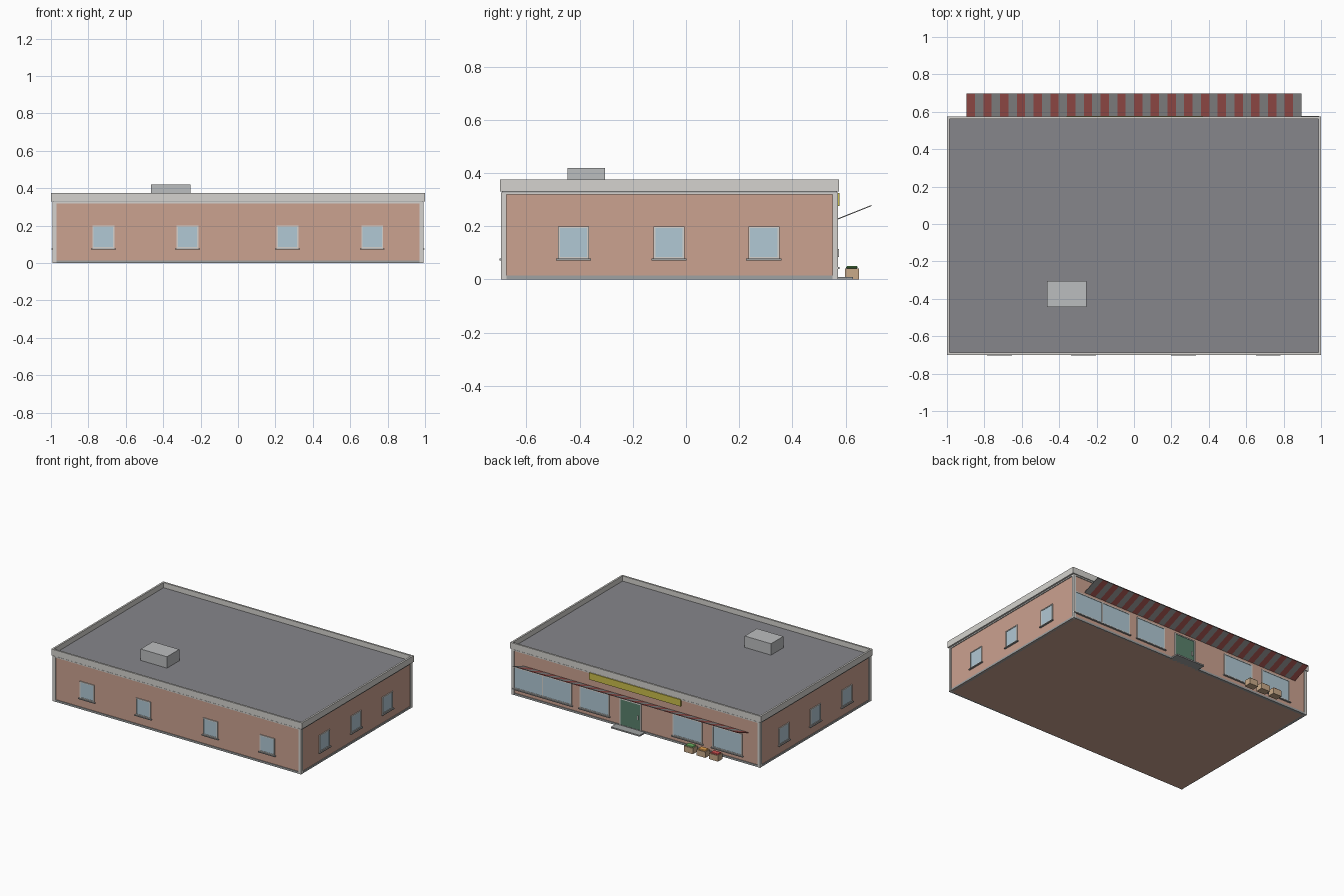
import bpy, bmesh, math
from mathutils import Matrix, Vector

if "Cube" in bpy.data.objects:
    bpy.data.objects.remove(bpy.data.objects["Cube"])

def mat(name, r, g, b):
    m = bpy.data.materials.new(name)
    m.diffuse_color = (r, g, b, 1)
    m.use_nodes = True
    m.node_tree.nodes["Principled BSDF"].inputs["Base Color"].default_value = m.diffuse_color
    return m

BRICK = mat("brick", .60, .36, .28)
TRIM = mat("trim", .66, .65, .62)
STONE = mat("stone", .35, .36, .36)
ROOF = mat("roof_felt", .24, .24, .26)
GLASS = mat("glass", .44, .58, .66)
GREEN = mat("door_green", .10, .22, .15)
YELLOW = mat("sign_yellow", .60, .52, .07)
RED = mat("awning_red", .42, .10, .09)
GREY = mat("awning_grey", .32, .32, .32)
WOOD = mat("crate_wood", .58, .40, .25)
FRUIT = [mat("produce_green", .15, .42, .12), mat("produce_orange", .75, .35, .08),
         mat("produce_red", .60, .08, .08)]

X, Y0, Y1 = .985, -.69, .565      # brick wall faces
T = .006                          # trim projection

def boxes(name, spans, m=None, matrix=None):
    """One object from boxes given as (x0, x1, y0, y1, z0, z1)."""
    bm = bmesh.new()
    for x0, x1, y0, y1, z0, z1 in spans:
        M = Matrix.Translation(((x0 + x1) / 2, (y0 + y1) / 2, (z0 + z1) / 2))
        S = Matrix.Diagonal((x1 - x0, y1 - y0, z1 - z0, 1))
        bmesh.ops.create_cube(bm, size=1, matrix=M @ S)
    if matrix:
        bm.transform(matrix)
    me = bpy.data.meshes.new(name)
    bm.to_mesh(me)
    bm.free()
    ob = bpy.data.objects.new(name, me)
    bpy.context.collection.objects.link(ob)
    if m:
        me.materials.append(m)
    return ob

def ring(x, y0, y1, t, z0, z1):
    """Rectangular band of thickness t around the building."""
    return [(-x, x, y0, y0 + t, z0, z1), (-x, x, y1 - t, y1, z0, z1),
            (-x, -x + t, y0 + t, y1 - t, z0, z1), (x - t, x, y0 + t, y1 - t, z0, z1)]

def window(name, place, w, z0, z1, sill=True):
    """Local space: x along the wall, -y outwards, wall face at y = 0."""
    h, f = w / 2, .007
    boxes(name + "_glass", [(-h + f, h - f, -.003, .004, z0 + f, z1 - f)], GLASS, place)
    boxes(name + "_frame", [(-h, -h + f, -.006, .004, z0, z1), (h - f, h, -.006, .004, z0, z1),
                            (-h + f, h - f, -.006, .004, z0, z0 + f),
                            (-h + f, h - f, -.006, .004, z1 - f, z1)], TRIM, place)
    if sill:
        boxes(name + "_sill", [(-h - .008, h + .008, -.012, .004, z0 - .006, z0)], STONE, place)

def wall(x, y, deg):
    return Matrix.Translation((x, y, 0)) @ Matrix.Rotation(math.radians(deg), 4, 'Z')

# Walls, plinth, corner posts and band under the parapet
boxes("walls", [(-X, X, Y0, Y1, 0, .334)], BRICK)
boxes("plinth", ring(X + T - .001, Y0 - T + .001, Y1 + T - .001, .02, 0, .014), STONE)
posts = []
for sx in (-1, 1):
    for y, sy in ((Y0, -1), (Y1, 1)):
        xs = sorted((sx * (X + T), sx * (X - .014)))
        ys = sorted((y + sy * T, y - sy * .014))
        posts.append((*xs, *ys, 0, .32))
boxes("corner_posts", posts, TRIM)
boxes("top_band", ring(X + T, Y0 - T, Y1 + T, .02, .319, .327), TRIM)
boxes("shadow_band", ring(X + .003, Y0 - .003, Y1 + .003, .02, .327, .333), STONE)

# Flat roof, parapet and rooftop unit
boxes("roof", [(-.99, .99, Y0, Y1, .332, .338)], ROOF)
boxes("parapet", ring(1, -.70, .575, .013, .33, .375), TRIM)
boxes("rooftop_unit", [(-.465, -.255, -.445, -.305, .336, .42)], mat("metal", .50, .51, .52))

# Small windows on the front and both sides
for i, x in enumerate((-.72, -.27, .265, .718)):
    window(f"front_window_{i}", wall(x, Y0, 0), .117, .078, .2)
for i, y in enumerate((-.423, -.064, .293)):
    window(f"right_window_{i}", wall(X, y, 90), .117, .078, .2)
    window(f"left_window_{i}", wall(-X, y, -90), .117, .078, .2)

# Shop front on the back: display windows, door, step and sign
for i, x in enumerate((.862, .632, .333, -.41, -.727)):
    window(f"display_window_{i}", wall(x, Y1, 180), .236, .046, .205)
boxes("door", [(-.033, .123, Y1 - .004, Y1 + .004, .01, .197)], GREEN)
boxes("door_frame", [(-.041, -.033, Y1 - .004, Y1 + .007, .01, .205),
                     (.123, .131, Y1 - .004, Y1 + .007, .01, .205),
                     (-.033, .123, Y1 - .004, Y1 + .007, .197, .205)], TRIM)
boxes("door_handle", [(-.02, -.013, Y1 + .003, Y1 + .01, .085, .115)], TRIM)
boxes("doorstep", [(-.07, .16, Y1, .628, 0, .01)], STONE)
boxes("sign", [(-.36, .37, Y1 - .002, .577, .276, .325)], YELLOW)

# Striped awning sloping up and outwards
N, W = 40, 1.79 / 40
slope = Vector((0, .698 - Y1, .278 - .225))
place = Matrix.Translation((0, Y1, .225)) @ Matrix.Rotation(math.atan2(slope.z, slope.y), 4, 'X')
for k, (name, m) in enumerate((("awning_red_stripes", RED), ("awning_grey_stripes", GREY))):
    boxes(name, [(-.895 + i * W, -.895 + (i + 1) * W, 0, slope.length, -.002, .002)
                 for i in range(k, N, 2)], m, place)

# Produce crates beside the door
for i, m in enumerate(FRUIT):
    x = -.475 - i * .1
    boxes(f"crate_{i}", [(x - .035, x + .035, .598, .65, 0, .042)], WOOD)
    top = boxes(f"produce_{i}", [(x - .031, x + .031, .602, .646, .04, .05)], m)
    bev = top.modifiers.new("soft_edge", 'BEVEL')
    bev.width = .004
    bev.segments = 1
